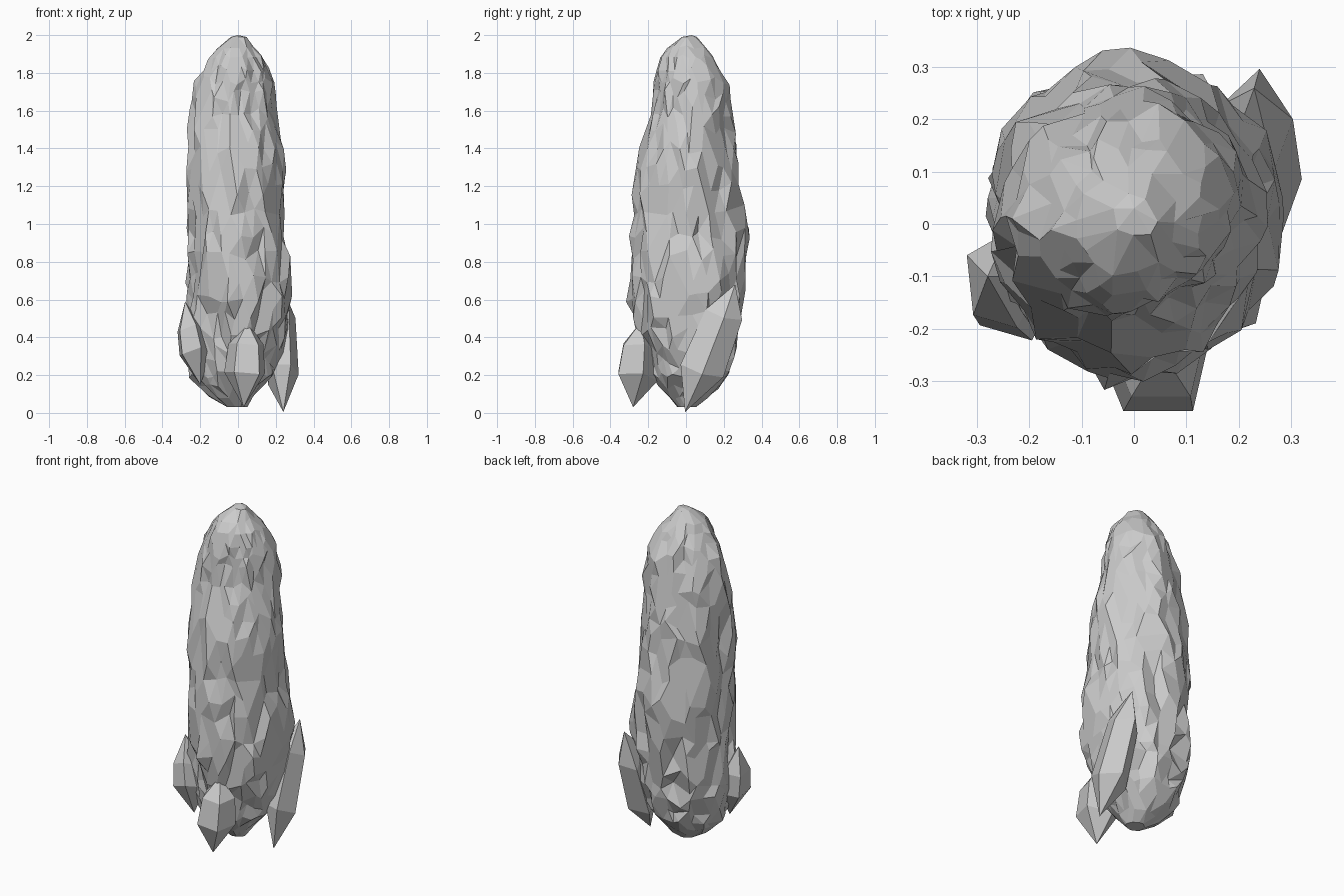
import bpy, bmesh, math, random
from mathutils import Vector, noise

if "Cube" in bpy.data.objects:
    bpy.data.objects.remove(bpy.data.objects["Cube"], do_unlink=True)
random.seed(4)

stone = bpy.data.materials.new("stone grey")
stone.use_nodes = True
GREY = (0.6, 0.6, 0.6, 1)
stone.diffuse_color = GREY
stone.node_tree.nodes["Principled BSDF"].inputs["Base Color"].default_value = GREY


def finish(bm, name):
    bmesh.ops.recalc_face_normals(bm, faces=bm.faces)
    mesh = bpy.data.meshes.new(name)
    bm.to_mesh(mesh)
    bm.free()
    mesh.materials.append(stone)
    ob = bpy.data.objects.new(name, mesh)
    bpy.context.collection.objects.link(ob)
    return ob


# Outline of the column: height, then reach in eight directions
# starting at +x and turning towards +y
OUTLINE = [
    (0.03, .05, .05, .05, .06, .07, .06, .04, .05),
    (0.10, .09, .12, .14, .16, .18, .14, .10, .09),
    (0.18, .18, .21, .22, .24, .26, .21, .17, .17),
    (0.40, .26, .27, .28, .29, .29, .25, .23, .24),
    (0.60, .28, .29, .31, .31, .26, .26, .32, .30),
    (0.80, .28, .28, .35, .32, .26, .27, .32, .29),
    (1.00, .24, .25, .35, .31, .26, .28, .28, .25),
    (1.20, .25, .26, .30, .29, .27, .28, .28, .27),
    (1.40, .24, .23, .28, .28, .26, .25, .24, .22),
    (1.60, .19, .23, .25, .24, .25, .21, .18, .17),
    (1.75, .19, .23, .22, .20, .23, .20, .16, .15),
    (1.86, .16, .17, .15, .16, .17, .16, .16, .14),
    (1.94, .08, .09, .11, .11, .11, .11, .10, .08),
    (1.99, .05, .05, .06, .05, .04, .03, .02, .04),
]


def reach(angle, z):
    """Radius of the outline, blended between heights and directions."""
    row = OUTLINE[-1][1:]
    for low, high in zip(OUTLINE, OUTLINE[1:]):
        if z <= high[0]:
            t = max(0, (z - low[0]) / (high[0] - low[0]))
            row = [a + (b - a) * t for a, b in zip(low[1:], high[1:])]
            break
    step = (angle / (2 * math.pi)) % 1 * len(row)
    k = int(step)
    return row[k % 8] + (row[(k + 1) % 8] - row[k % 8]) * (step - k)


def rock_point(angle, z):
    c, s = math.cos(angle), math.sin(angle)
    # tall flakes and upright grooves
    flake = noise.noise(Vector((c * 3, s * 3, z * 3.5)))
    groove = abs(noise.noise(Vector((c * 5 + 7, s * 5, z * 2))))
    rough = 1.01 + 0.09 * flake - 0.16 * groove + random.uniform(-.055, .055)
    r = reach(angle, z) * rough
    return Vector((r * c, r * s, z))


# Rough stone column made of staggered, jittered rings
SIDES, ROWS = 26, 24
bm = bmesh.new()
rings = []
for i in range(ROWS):
    t = i / (ROWS - 1)
    z0 = 0.03 + 1.96 * (t - 0.06 * math.sin(2 * math.pi * t))
    wobble = 0.035 * min(1, 6 * t * (1 - t))
    ring = []
    for k in range(SIDES):
        angle = (k + 0.5 * (i % 2) + random.uniform(-.32, .32)) * 2 * math.pi / SIDES
        z = min(1.99, max(0.03, z0 + random.uniform(-wobble, wobble)))
        ring.append(bm.verts.new(rock_point(angle, z)))
    rings.append(ring)
for i, (low, high) in enumerate(zip(rings, rings[1:])):
    for k in range(SIDES):
        n = (k + 1) % SIDES
        a, b, c, d = low[k], low[n], high[n], high[k]
        if i % 2:
            bm.faces.new((a, b, c))
            bm.faces.new((a, c, d))
        else:
            bm.faces.new((a, b, d))
            bm.faces.new((b, c, d))
for ring, tip in ((rings[0], (-.02, .01, .025)), (rings[-1], (.0, .03, 2.0))):
    v = bm.verts.new(tip)
    for k in range(SIDES):
        bm.faces.new((ring[k], ring[(k + 1) % SIDES], v))
# merge slivers into broad chipped facets
bmesh.ops.remove_doubles(bm, verts=bm.verts, dist=0.028)
bmesh.ops.dissolve_limit(bm, angle_limit=math.radians(9), verts=bm.verts, edges=bm.edges)
finish(bm, "stone_column")


def crystal(name, bottom, top, out, width, depth, low, high, turn, sides=5):
    """Pointed shard from bottom to top; out is the way it bulges."""
    bottom, top = Vector(bottom), Vector(top)
    axis = (top - bottom).normalized()
    out = Vector(out)
    out = (out - axis * out.dot(axis)).normalized()
    side = axis.cross(out)
    bm = bmesh.new()
    rows = []
    for t, size in ((low, 1.0), (high, 0.85)):
        ring = []
        for k in range(sides):
            a = 2 * math.pi * (k + turn) / sides
            p = bottom.lerp(top, t + 0.05 * math.sin(2.3 * k))
            p = p + size * (out * depth * math.cos(a) + side * width * math.sin(a))
            ring.append(bm.verts.new(p))
        rows.append(ring)
    base, tip = bm.verts.new(bottom), bm.verts.new(top)
    for k in range(sides):
        n = (k + 1) % sides
        bm.faces.new((rows[0][k], rows[0][n], rows[1][n], rows[1][k]))
        bm.faces.new((rows[0][n], rows[0][k], base))
        bm.faces.new((rows[1][k], rows[1][n], tip))
    return finish(bm, name)


# Three shards leaning on the foot of the column
crystal("front_crystal", (.03, -.28, .03), (.05, -.24, .48), (.8, -1, 0),
        .11, .12, .38, .72, 0)
crystal("right_crystal", (-.20, -.13, .15), (-.28, -.10, .59), (-1, -.1, 0),
        .115, .09, .38, .66, .5)
crystal("left_crystal", (.24, -.005, .005), (.23, .26, .68), (1, .15, 0),
        .125, .085, .30, .74, 0)
